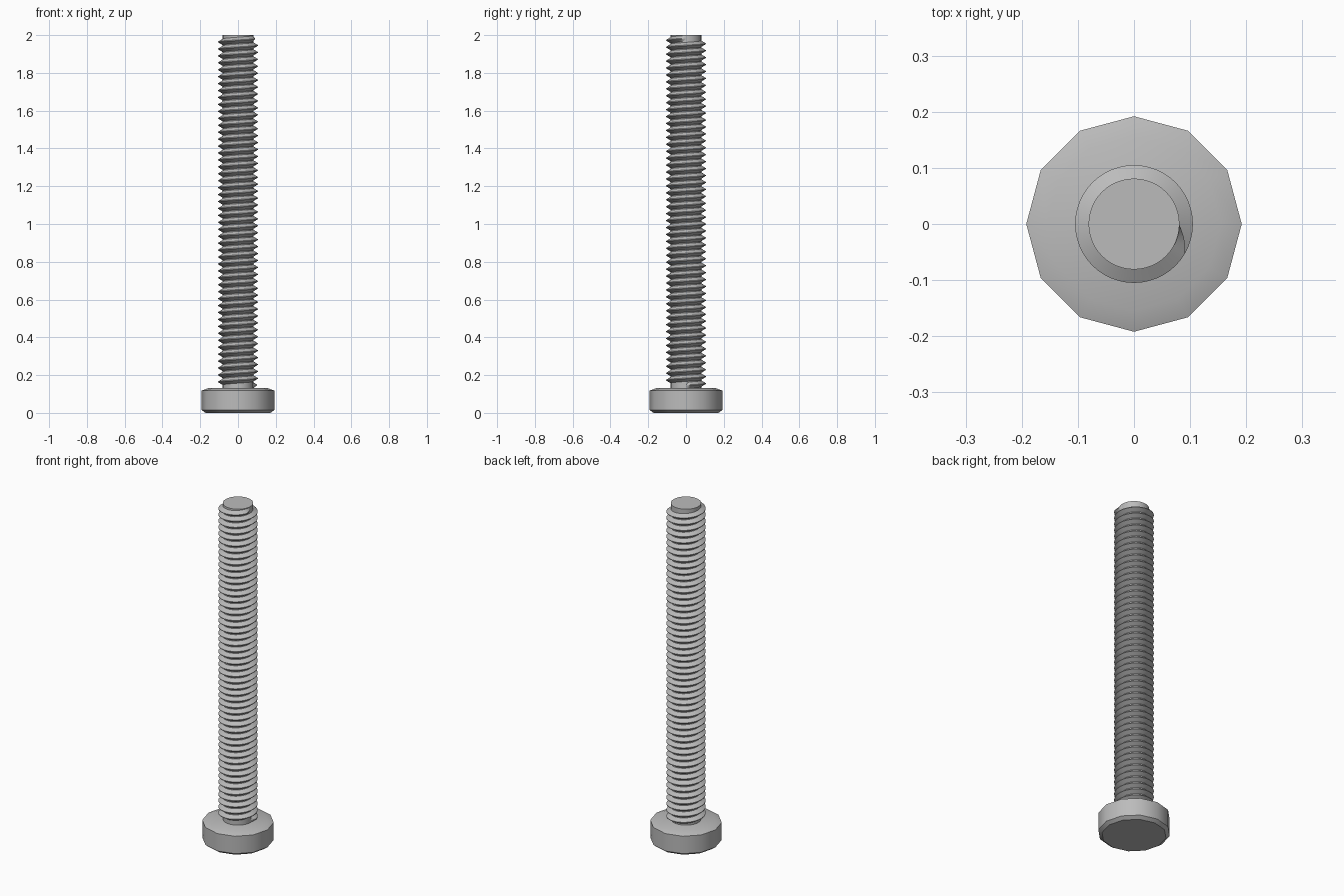
import bpy, bmesh, math

cube = bpy.data.objects.get("Cube")
if cube:
    bpy.data.objects.remove(cube, do_unlink=True)

steel = bpy.data.materials.new("steel_grey")
steel.use_nodes = True
GREY = (0.5, 0.5, 0.5, 1)
steel.diffuse_color = GREY
bsdf = steel.node_tree.nodes["Principled BSDF"]
bsdf.inputs["Base Color"].default_value = GREY


def finish(name, bm, angle):
    bmesh.ops.recalc_face_normals(bm, faces=bm.faces)
    mesh = bpy.data.meshes.new(name)
    bm.to_mesh(mesh)
    bm.free()
    mesh.materials.append(steel)
    obj = bpy.data.objects.new(name, mesh)
    bpy.context.collection.objects.link(obj)
    bpy.ops.object.select_all(action='DESELECT')
    obj.select_set(True)
    bpy.context.view_layer.objects.active = obj
    bpy.ops.object.shade_smooth_by_angle(angle=math.radians(angle))


def lathe(name, profile, sides, angle):
    """Stack rings of (radius, height) and cap both ends."""
    bm = bmesh.new()
    rings = []
    for r, z in profile:
        rings.append([bm.verts.new((r * math.cos(a), r * math.sin(a), z))
                      for a in (math.tau * i / sides for i in range(sides))])
    for low, high in zip(rings, rings[1:]):
        for i in range(sides):
            j = (i + 1) % sides
            bm.faces.new((low[i], low[j], high[j], high[i]))
    bm.faces.new(rings[0][::-1])
    bm.faces.new(rings[-1])
    finish(name, bm, angle)


# Twelve-sided head with chamfered rims
lathe("head", [(0.172, 0), (0.192, 0.015), (0.192, 0.118), (0.155, 0.132)], 12, 35)

# Plain core of the shaft
lathe("shaft", [(0.081, 0.12), (0.081, 2.0)], 48, 40)

# Right-handed helical thread, fading into the core at both ends
CORE, CREST, TURNS, STEPS = 0.079, 0.105, 50, 48
START, END = 0.146, 1.982
HALF = (END - START) / TURNS / 2
bm = bmesh.new()
previous = None
total = TURNS * STEPS
for i in range(total + 1):
    a = math.tau * i / STEPS
    z = START + (END - START) * i / total
    fade = min(1, i / 2, (total - i) / 4)
    crest = CORE + (CREST - CORE) * max(fade, 0.05)
    section = [bm.verts.new((r * math.cos(a), r * math.sin(a), z + dz))
               for r, dz in ((CORE, -HALF * 0.95), (crest, -HALF * 0.1),
                             (crest, HALF * 0.1), (CORE, HALF * 0.95))]
    if previous:
        for k in range(3):
            bm.faces.new((previous[k], section[k], section[k + 1], previous[k + 1]))
    previous = section
finish("thread", bm, 30)
